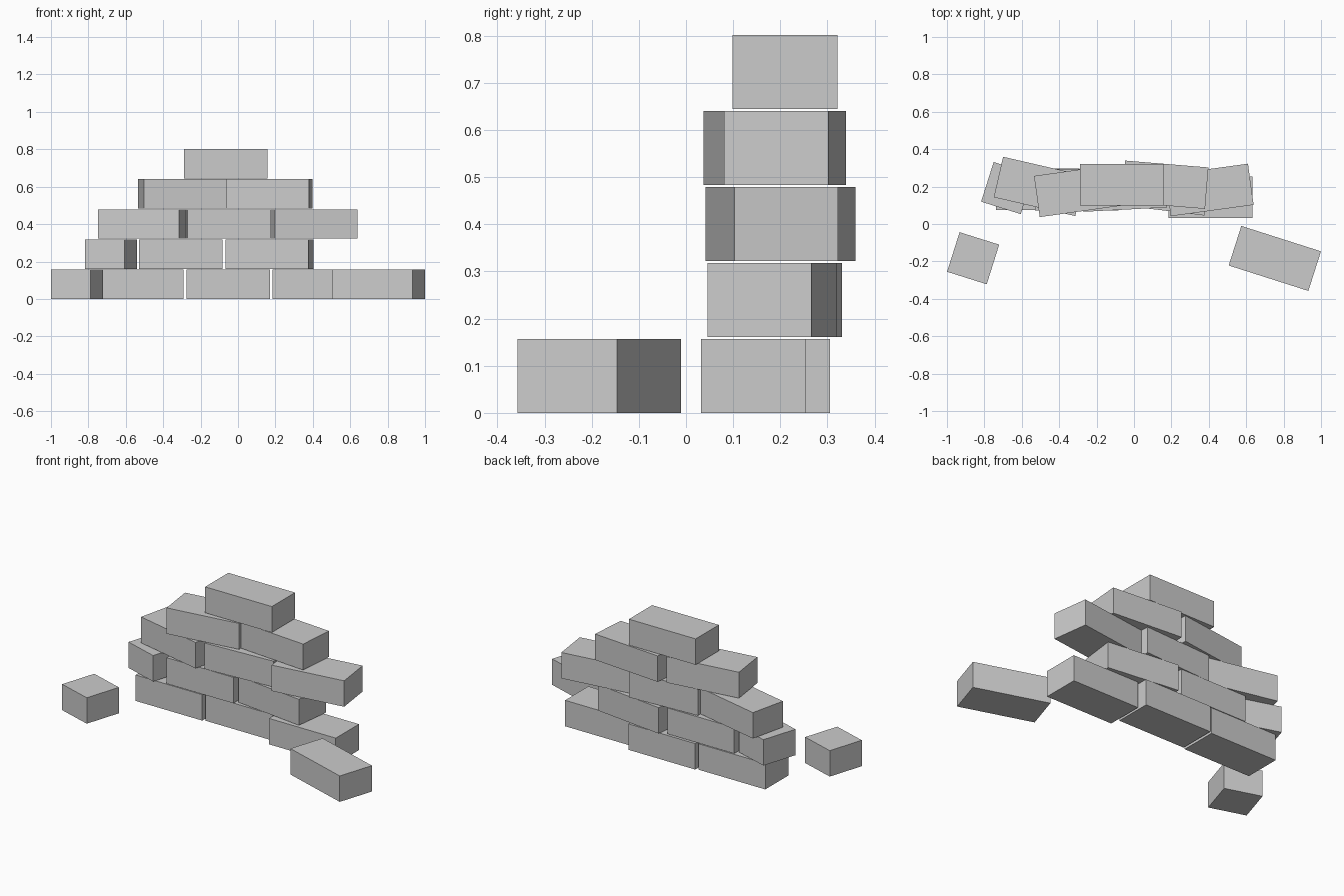
import bpy
from math import radians, cos, sin

if "Cube" in bpy.data.objects:
    bpy.data.objects.remove(bpy.data.objects["Cube"])

L, W, H = 0.447, 0.222, 0.157   # brick size
STEP = 0.161                    # course height with gap


def brick(name, course, x, y, angle=0, length=L):
    bpy.ops.mesh.primitive_cube_add(size=1)
    ob = bpy.context.object
    ob.name = name
    ob.scale = (length, W, H)
    bpy.ops.object.transform_apply(scale=True)
    ob.location = (x, y, course * STEP + H / 2)
    ob.rotation_euler.z = radians(angle)


# each course: (x, y, angle, length)
courses = [
    [(-0.515, 0.185, 0, L), (-0.052, 0.194, 0, L), (0.409, 0.143, 0, L)],
    [(-0.678, 0.192, -17.5, W), (-0.306, 0.184, 0, L), (0.168, 0.183, -7, L)],
    [(-0.507, 0.201, -13, L), (-0.052, 0.188, 3, L), (0.403, 0.182, 7.8, L)],
    [(-0.298, 0.178, 8, L), (0.166, 0.210, -4.7, L)],
    [(-0.066, 0.210, 0, L)],
]
for c, row in enumerate(courses):
    for i, (x, y, a, length) in enumerate(row):
        brick(f"course_{c + 1}_brick_{i + 1}", c, x, y, a, length)

# loose bricks on the ground in front
brick("loose_half_brick", 0, -0.860, -0.183, -17.5, W)
brick("loose_brick", 0, 0.753, -0.184, -17.7)
